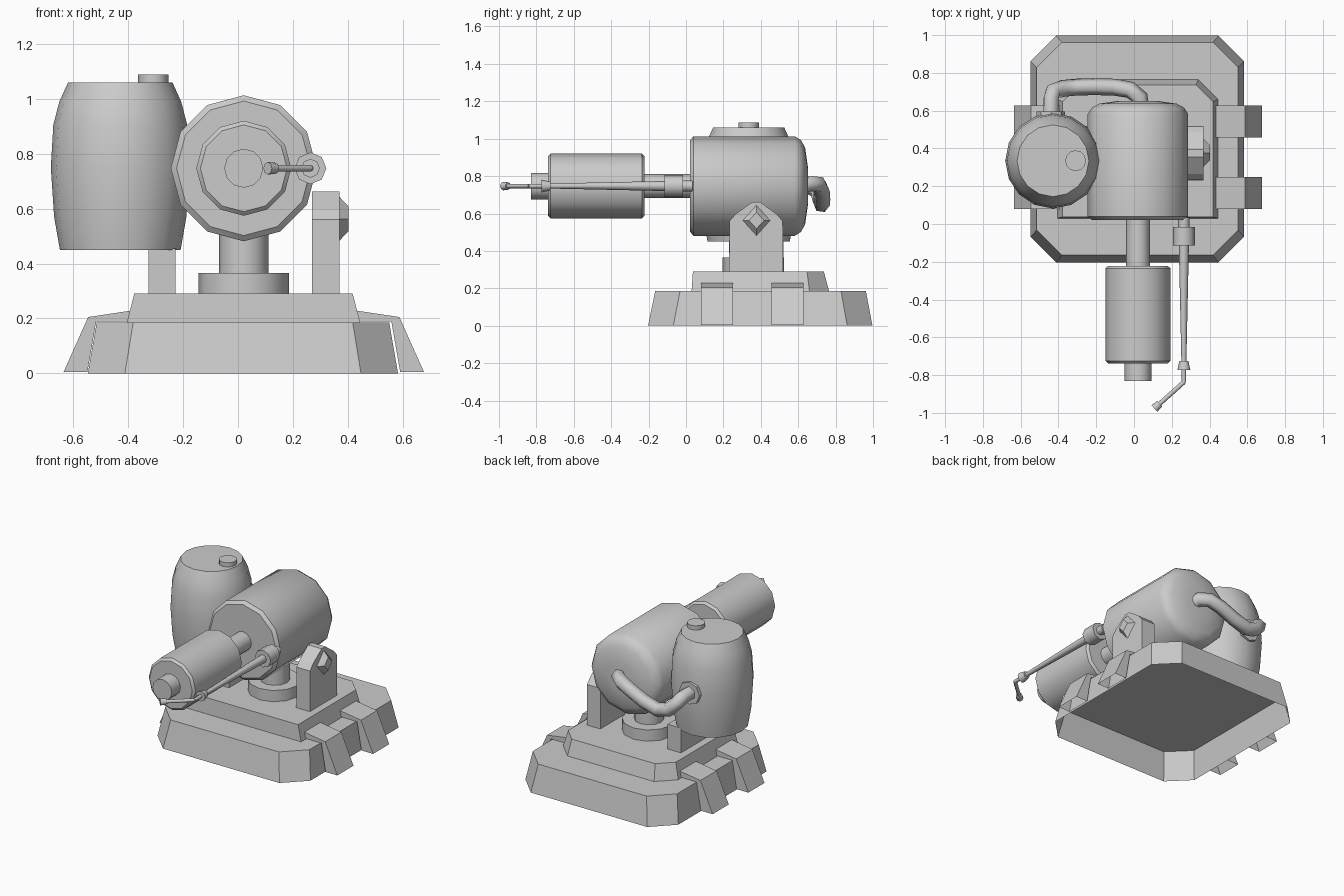
import bpy, bmesh, math
from mathutils import Vector

cube = bpy.data.objects.get("Cube")
if cube:
    bpy.data.objects.remove(cube, do_unlink=True)

GREY = (0.6, 0.6, 0.6, 1.0)
mat = bpy.data.materials.new("plain_grey")
mat.use_nodes = True
mat.diffuse_color = GREY
mat.node_tree.nodes["Principled BSDF"].inputs["Base Color"].default_value = GREY

CX = 0.021           # centre plane of the machine
AXIS_Z = 0.747       # height of the motor axis


def loft(name, rings, smooth=None, start_cap=True, wrap=True):
    """Skin a stack of rings; optionally leave the first cap or last side open."""
    bm = bmesh.new()
    loops = [[bm.verts.new(p) for p in ring] for ring in rings]
    n = len(loops[0])
    for a, b in zip(loops, loops[1:]):
        for i in range(n if wrap else n - 1):
            j = (i + 1) % n
            bm.faces.new((a[i], a[j], b[j], b[i]))
    if start_cap:
        bm.faces.new(loops[0])
    bm.faces.new(loops[-1])
    bmesh.ops.recalc_face_normals(bm, faces=bm.faces)
    me = bpy.data.meshes.new(name)
    bm.to_mesh(me)
    bm.free()
    if smooth:
        me.shade_smooth()
        me.set_sharp_from_angle(angle=math.radians(smooth))
    me.materials.append(mat)
    ob = bpy.data.objects.new(name, me)
    bpy.context.collection.objects.link(ob)


def lathe(name, start, direction, profile, n=12, smooth=33):
    """Turned part: profile is (distance along direction, radius)."""
    start, direction = Vector(start), Vector(direction).normalized()
    q = direction.to_track_quat('Z', 'Y')
    rings = []
    for t, r in profile:
        ring = []
        for i in range(n):
            a = 2 * math.pi * i / n
            ring.append(start + q @ Vector((r * math.sin(a), r * math.cos(a), t)))
        rings.append(ring)
    loft(name, rings, smooth)


def plan(x0, x1, y0, y1, z, back, front=0):
    """Rectangle with chamfered back corners and optional front ones."""
    pts = [(x1, y1 - back), (x1 - back, y1), (x0 + back, y1), (x0, y1 - back)]
    if front:
        pts += [(x0, y0 + front), (x0 + front, y0), (x1 - front, y0), (x1, y0 + front)]
    else:
        pts += [(x0, y0), (x1, y0)]
    return [(x, y, z) for x, y in pts]


# Stepped base, hollow underneath
loft("base_lower", [plan(-0.547, 0.583, -0.203, 0.997, 0, 0.135, 0.135),
                    plan(-0.515, 0.551, -0.165, 0.962, 0.185, 0.133, 0.133)],
     start_cap=False)
loft("base_upper", [plan(-0.405, 0.445, 0.03, 0.765, 0.185, 0.105),
                    plan(-0.378, 0.418, 0.037, 0.737, 0.29, 0.09)],
     start_cap=False)

# Hollow feet hugging the base wall, and upright brackets, on both sides
foot = [(0.57, 0.004), (0.538, 0.188), (0.40, 0.188), (0.40, 0.23),
        (0.567, 0.205), (0.657, 0.004)]
bracket_full = [(0.23, 0.27), (0.52, 0.27), (0.517, 0.56), (0.485, 0.597),
                (0.395, 0.662), (0.355, 0.662), (0.265, 0.597), (0.233, 0.56)]
bracket_short = [(0.23, 0.27), (0.52, 0.27), (0.52, 0.455), (0.23, 0.455)]
for side, s, bracket in (("left", 1, bracket_full), ("right", -1, bracket_short)):
    for pos, y0, y1 in (("front", 0.08, 0.25), ("back", 0.457, 0.627)):
        loft(f"foot_{pos}_{side}",
             [[(CX + s * x, y, z) for x, z in foot] for y in (y0, y1)], wrap=False)
    loft(f"bracket_{side}",
         [[(CX + s * x, y, z) for y, z in bracket] for x in (0.248, 0.348)])

# Diamond boss on the open bracket
loft("bracket_boss", [[(x, 0.377 + k * 0.077 * a, 0.563 + k * 0.085 * b)
                       for a, b in ((1, 0), (0, 1), (-1, 0), (0, -1))]
                      for x, k in ((0.365, 1), (0.403, 0.52))])

# Pedestal
lathe("pedestal_disc", (CX, 0.36, 0.28), (0, 0, 1), [(0, 0.165), (0.085, 0.165)])
lathe("pedestal_post", (CX, 0.36, 0.36), (0, 0, 1), [(0, 0.09), (0.2, 0.09)])

# Motor drum, shaft and front cylinder
lathe("motor_drum", (CX, 0.022, AXIS_Z), (0, 1, 0),
      [(0, 0.245), (0.018, 0.266), (0.56, 0.266), (0.593, 0.245),
       (0.615, 0.205), (0.63, 0.1)])
lathe("shaft", (CX, 0.1, AXIS_Z), (0, -1, 0), [(0, 0.063), (0.4, 0.063)])
lathe("front_cylinder", (CX, -0.222, AXIS_Z), (0, -1, 0),
      [(0, 0.158), (0.014, 0.173), (0.502, 0.173), (0.516, 0.158)])
lathe("outlet", (CX, -0.73, AXIS_Z), (0, -1, 0), [(0, 0.071), (0.1, 0.071)])

# Spray lance
LX = 0.264
lathe("lance_socket", (LX, 0.035, AXIS_Z), (0, -1, 0), [(0, 0.03), (0.06, 0.03)], 8, 50)
lathe("lance_collar", (LX, -0.015, AXIS_Z), (0, -1, 0), [(0, 0.058), (0.1, 0.058)], 8, 50)
lathe("lance_rod", (LX, -0.1, AXIS_Z), (0, -1, 0), [(0, 0.027), (0.64, 0.013)], 8, 50)
lathe("lance_ring", (LX, -0.725, AXIS_Z), (0, -1, 0), [(0, 0.024), (0.047, 0.034)], 8, 50)
lathe("lance_neck", (LX, -0.76, AXIS_Z), (0, -1, 0), [(0, 0.012), (0.08, 0.012)], 8, 50)
tip_dir = Vector((-0.145, -0.13, 0))
lathe("lance_bend", (LX, -0.837, AXIS_Z), tip_dir, [(0, 0.012), (0.18, 0.012)], 8, 50)
lathe("lance_nozzle", Vector((LX, -0.837, AXIS_Z)) + tip_dir * 0.88, tip_dir,
      [(0, 0.02), (0.038, 0.023)], 8, 50)

# Barrel tank with cap
TX, TY = -0.429, 0.335
lathe("tank", (TX, TY, 0), (0, 0, 1),
      [(0.45, 0.22), (0.57, 0.241), (0.75, 0.253), (0.905, 0.244),
       (0.99, 0.222), (1.06, 0.19)], 16)
lathe("tank_cap", (-0.309, TY, 1.05), (0, 0, 1), [(0, 0.055), (0.038, 0.055)])
lathe("tank_fitting", (-0.44, 0.54, AXIS_Z), (0, 1, 0), [(0, 0.075), (0.055, 0.075)], 8, 30)

# Hose running level from the drum, then dipping before the tank
path = [(0.035, 0.62, 0.75), (0.03, 0.67, 0.76), (-0.02, 0.71, 0.755),
        (-0.10, 0.724, 0.725), (-0.20, 0.727, 0.68), (-0.30, 0.725, 0.65),
        (-0.375, 0.718, 0.668), (-0.43, 0.70, 0.725), (-0.44, 0.66, 0.748),
        (-0.44, 0.57, 0.748)]
cu = bpy.data.curves.new("hose", 'CURVE')
cu.dimensions = '3D'
cu.bevel_depth = 0.045
cu.bevel_resolution = 1
cu.use_fill_caps = True
sp = cu.splines.new('POLY')
sp.points.add(len(path) - 1)
for p, co in zip(sp.points, path):
    p.co = (*co, 1)
sp.use_smooth = True
cu.materials.append(mat)
bpy.context.collection.objects.link(bpy.data.objects.new("hose", cu))
